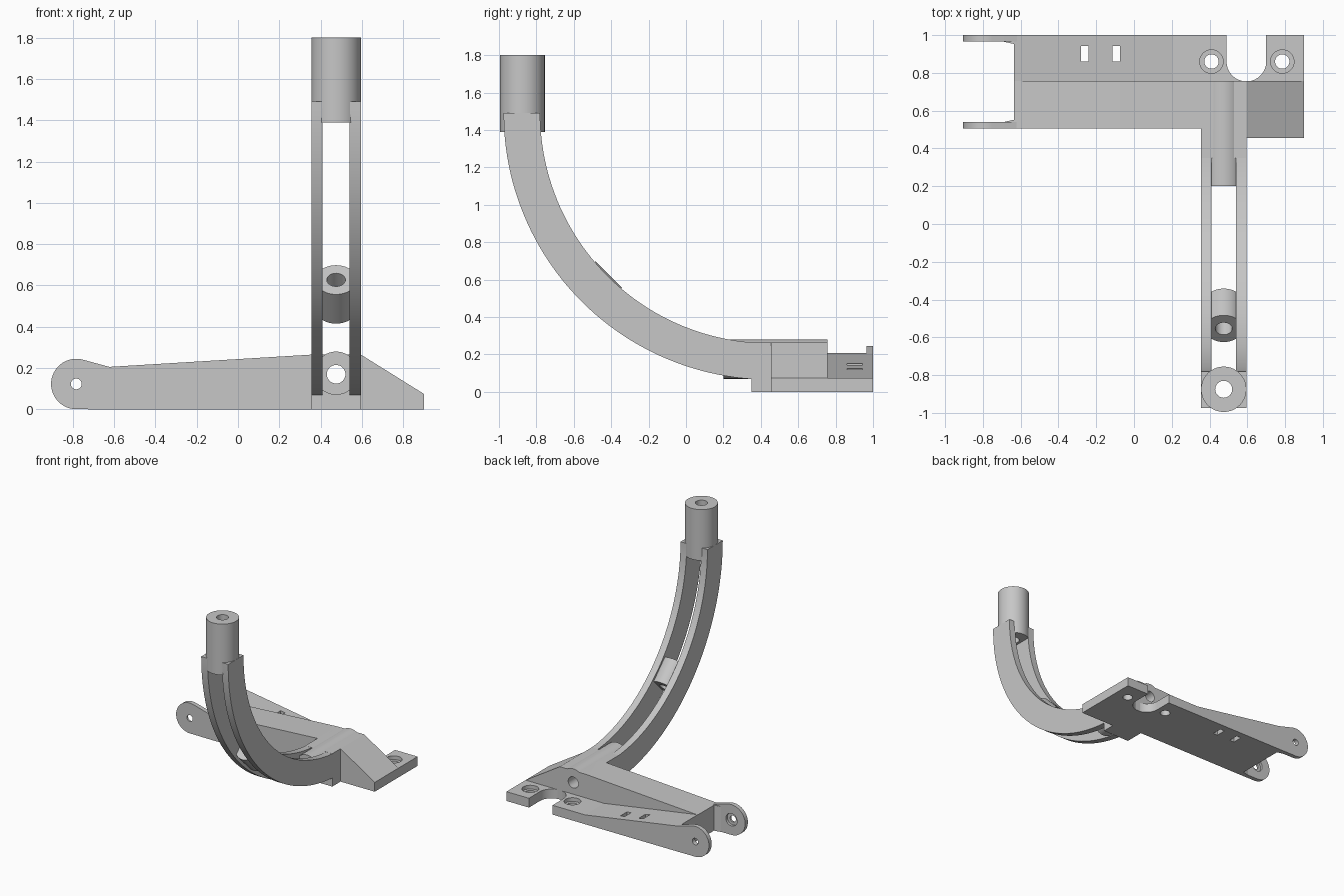
import bpy, bmesh, math
from mathutils import Vector

if "Cube" in bpy.data.objects:
    bpy.data.objects.remove(bpy.data.objects["Cube"])

grey = bpy.data.materials.new("plain grey")
grey.use_nodes = True
grey.diffuse_color = (0.57, 0.57, 0.57, 1)
grey.node_tree.nodes["Principled BSDF"].inputs["Base Color"].default_value = (0.57, 0.57, 0.57, 1)


def place(axis, p, d):
    """Map a 2D profile point and a depth to 3D for the extrusion axis."""
    return {"x": (d, p[0], p[1]), "y": (p[0], d, p[1]), "z": (p[0], p[1], d)}[axis]


def prism(name, pts, axis, a, b):
    """Extrude a flat outline along an axis from a to b."""
    bm = bmesh.new()
    face = bm.faces.new([bm.verts.new(place(axis, p, a)) for p in pts])
    ext = bmesh.ops.extrude_face_region(bm, geom=[face])
    moved = [v for v in ext["geom"] if isinstance(v, bmesh.types.BMVert)]
    bmesh.ops.translate(bm, verts=moved, vec=Vector(place(axis, (0, 0), b - a)))
    bmesh.ops.recalc_face_normals(bm, faces=bm.faces)
    mesh = bpy.data.meshes.new(name)
    bm.to_mesh(mesh)
    bm.free()
    mesh.materials.append(grey)
    obj = bpy.data.objects.new(name, mesh)
    bpy.context.collection.objects.link(obj)
    return obj


def arc(cx, cy, r, start, end, n=32):
    """Points along an arc, angles in degrees."""
    angles = [math.radians(start + (end - start) * i / n) for i in range(n + 1)]
    return [(cx + r * math.cos(t), cy + r * math.sin(t)) for t in angles]


def rod(name, c, r, axis, a, b, n=40):
    return prism(name, arc(c[0], c[1], r, 0, 360, n)[:-1], axis, a, b)


def rect(u0, u1, v0, v1):
    return [(u0, v0), (u1, v0), (u1, v1), (u0, v1)]


def activate(obj):
    bpy.ops.object.select_all(action="DESELECT")
    obj.select_set(True)
    bpy.context.view_layer.objects.active = obj


def cut(targets, cutter):
    """Subtract the cutter from each target, then discard it."""
    for obj in targets:
        mod = obj.modifiers.new("cut", "BOOLEAN")
        mod.operation = "DIFFERENCE"
        mod.solver = "EXACT"
        mod.object = cutter
        activate(obj)
        bpy.ops.object.modifier_apply(modifier=mod.name)
    bpy.data.objects.remove(cutter)


END = -0.635            # open end of the beam
L, R = 0.355, 0.595     # sides of the arm
MID = (L + R) / 2
TOP, LOW = 0.265, 0.075

# Base plate with a U-shaped notch in the rear edge
outline = [(END, 0.505), (L, 0.505), (L, 0.35), (R, 0.35), (R, 0.455), (0.9, 0.455), (0.9, 1), (0.7, 1)]
outline += arc(0.595, 0.86, 0.105, 0, -180) + [(0.49, 1), (END, 1)]
base_plate = prism("base_plate", outline, "z", 0, LOW)

# Beam, side wedge, rear ramp and arm root
front_beam = prism("front_beam", [(END, 0), (R, 0), (R, TOP), (L, TOP), (END, 0.205)], "y", 0.505, 0.757)
side_wedge = prism("side_wedge", [(R, 0), (0.9, 0), (0.9, LOW), (R, TOP)], "y", 0.455, 0.757)
rear_ramp = prism("rear_ramp", [(END, 0), (0.2, 0), (0.2, LOW), (END, 0.207)], "y", 0.757, 1)
arm_root = prism("arm_root", rect(0.35, 0.757, 0, TOP), "x", L, R)
parts = [base_plate, front_beam, side_wedge, rear_ramp, arm_root]

# Mounting holes with counterbores
for x in (0.41, 0.785):
    cut([base_plate], rod("hole", (x, 0.86), 0.038, "z", -0.1, 0.2))
    cut([base_plate], rod("counterbore", (x, 0.86), 0.062, "z", 0.045, 0.2))

# Strap slots through the ramp
for x in (-0.28, -0.115):
    cut([base_plate, rear_ramp], prism("slot", rect(x, x + 0.04, 0.86, 0.943), "z", -0.1, 0.4))

# Hinge ears and the small gussets behind them
ear_profile = [(-0.62, 0)] + arc(-0.783, 0.123, 0.122, -90, -285) + [(-0.62, 0.205)]
ears = []
for name, y0, y1, inner, step in (("front", 0.505, 0.54, 0.54, 0.012), ("rear", 0.965, 1, 0.965, -0.012)):
    ear = prism(name + "_ear", ear_profile, "y", y0, y1)
    cut([ear], rod("pin_hole", (-0.783, 0.123), 0.026, "y", 0.4, 1.1))
    gusset = prism(name + "_gusset", [(END, inner), (-0.69, inner), (END, inner + step)], "z", 0, 0.205)
    ears.append(ear)
    parts += [ear, gusset]
cut([ears[0]], rod("nut_recess", (-0.783, 0.123), 0.05, "y", 0.52, 0.6))

# Curved arm: two rails sweeping a quarter circle
CY, CZ = 0.45, 1.49
rail = arc(CY, CZ, 1.425, 180, 270, 48) + arc(CY, CZ, 1.23, 270, 180, 48)
for name, x in (("right_rail", L), ("left_rail", 0.54)):
    parts.append(prism(name, rail, "x", x, x + 0.055))

# Cable guide halfway up the arm, aligned with the curve
guide = rod("middle_guide", (0, 0), 0.1, "z", -0.1, 0.1)
cut([guide], rod("bore", (0, 0), 0.045, "z", -0.3, 0.3))
guide.rotation_euler.x = math.radians(45)
guide.location = (MID, CY - 1.32 * math.sqrt(0.5), CZ - 1.32 * math.sqrt(0.5))

# Cable guide through the arm root
root_guide = rod("root_guide", (MID, 0.175), 0.105, "y", 0.2, 0.757)
cut([root_guide, arm_root, front_beam], rod("bore", (MID, 0.17), 0.045, "y", 0.1, 1.1))

# Collar at the top of the arm
collar = rod("top_collar", (MID, -0.875), 0.12, "z", 1.39, 1.8, 64)
cut([collar], rod("bore", (MID, -0.875), 0.045, "z", 1.2, 2))
parts += [guide, root_guide, collar]

for obj in parts:
    activate(obj)
    bpy.ops.object.shade_smooth_by_angle(angle=math.radians(30))
